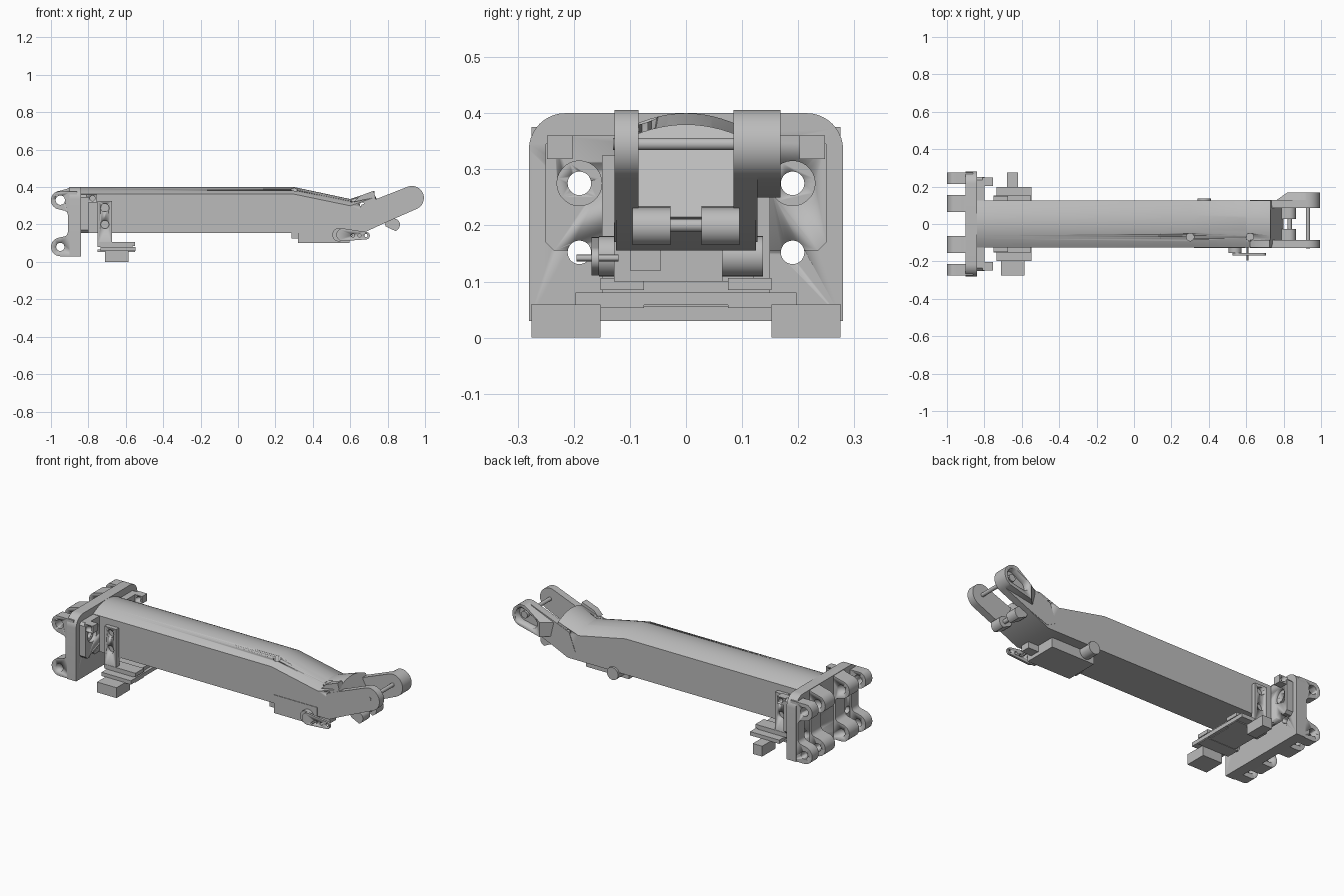
import bpy, bmesh
from math import sin, cos, pi, radians
from mathutils import Vector

if "Cube" in bpy.data.objects:
    bpy.data.objects.remove(bpy.data.objects["Cube"])

grey = bpy.data.materials.new("plain_grey")
grey.use_nodes = True
grey.diffuse_color = (0.5, 0.5, 0.5, 1)
grey.node_tree.nodes["Principled BSDF"].inputs["Base Color"].default_value = (0.5, 0.5, 0.5, 1)


def loft(name, rings):
    """Closed solid through a list of matching rings of points."""
    bm = bmesh.new()
    loops = [[bm.verts.new(p) for p in ring] for ring in rings]
    for a, b in zip(loops, loops[1:]):
        for i in range(len(a)):
            j = (i + 1) % len(a)
            bm.faces.new((a[i], a[j], b[j], b[i]))
    bm.faces.new(loops[0])
    bm.faces.new(loops[-1])
    bmesh.ops.recalc_face_normals(bm, faces=bm.faces)
    me = bpy.data.meshes.new(name)
    bm.to_mesh(me)
    bm.free()
    me.materials.append(grey)
    ob = bpy.data.objects.new(name, me)
    bpy.context.collection.objects.link(ob)
    bpy.ops.object.select_all(action="DESELECT")
    ob.select_set(True)
    bpy.context.view_layer.objects.active = ob
    bpy.ops.object.shade_smooth_by_angle(angle=radians(30))
    return ob


def prism(name, axis, outline, lo, hi):
    """Extrude a 2D outline along x, y or z."""
    def place(u, v, w):
        return {"x": (w, u, v), "y": (u, w, v), "z": (u, v, w)}[axis]
    return loft(name, [[place(u, v, w) for u, v in outline] for w in (lo, hi)])


def box(name, x0, x1, y0, y1, z0, z1):
    return prism(name, "z", [(x0, y0), (x1, y0), (x1, y1), (x0, y1)], z0, z1)


def arc(u, v, r, start, end, n=10):
    angles = [radians(start + (end - start) * i / n) for i in range(n + 1)]
    return [(u + r * cos(a), v + r * sin(a)) for a in angles]


def rod(name, axis, u, v, r, lo, hi, n=28):
    return prism(name, axis, arc(u, v, r, 0, 360 - 360 / n, n - 1), lo, hi)


def cut(target, cutters):
    for c in cutters:
        c.hide_render = True
        c.hide_viewport = True
        c.display_type = "WIRE"
        mod = target.modifiers.new("cut", "BOOLEAN")
        mod.operation = "DIFFERENCE"
        mod.solver = "EXACT"
        mod.object = c


# Arm: arched tube with a dip and an upturned end
def section(xb, zb, xt, side, top, half=0.125):
    ring = [(xb, -half, zb), (xb, half, zb)]
    for i in range(17):
        t = 1 - i / 8
        ring.append((xt, half * t, side + (top - side) * (1 - t * t)))
    return ring


arm = loft("arm_tube", [
    section(-0.84, 0.155, -0.84, 0.362, 0.4),
    section(0.3, 0.155, 0.3, 0.362, 0.4),
    section(0.67, 0.155, 0.6, 0.3, 0.336),
    section(0.8, 0.215, 0.73, 0.345, 0.38)])
cut(arm, [rod("top_hole_cutter", "z", x, -0.07, 0.02, 0.3, 0.5) for x in (0.3, 0.62)]
    + [rod("side_hole_cutter", "y", 0.665, 0.305, 0.013, -0.3, 0.3)])

# Fork plates at the raised end
def fork_outline(tip_r):
    return ([(0.62, 0.2), (0.68, 0.17), (0.8, 0.215)]
            + arc(0.93, 0.342, tip_r, -68, 108, 16) + [(0.66, 0.305)])


front_fork = prism("front_fork_plate", "y", fork_outline(0.064), -0.127, -0.085)
back_fork = prism("back_fork_plate", "y", fork_outline(0.064), 0.085, 0.127)
cheek = [(0.77, 0.25)] + arc(0.93, 0.342, 0.064, -68, 108, 16) + [(0.75, 0.335)]
taper = [(max(x, 0.82), z) for x, z in cheek]
back_cheek = loft("back_fork_cheek", [
    [(x, 0.12, z) for x, z in cheek], [(x, 0.168, z) for x, z in taper]])
pocket = prism("pocket_cutter", "y", arc(0.93, 0.342, 0.045, -70, 110)
               + arc(0.87, 0.32, 0.035, 110, 290), 0.128, 0.2)
cut(back_cheek, [pocket])
rod("pocket_hub", "y", 0.93, 0.342, 0.02, 0.12, 0.15)
rod("fork_pin", "y", 0.93, 0.345, 0.011, -0.13, 0.13, 16)

# Lower hinge lugs under the fork
for y0, y1 in ((-0.095, -0.028), (0.028, 0.095)):
    prism("hinge_lug", "y", arc(0.832, 0.198, 0.034, -75, 105)
          + [(0.775, 0.235), (0.79, 0.19)], y0, y1)
rod("hinge_pin", "y", 0.832, 0.2, 0.012, -0.09, 0.09, 16)

# Mounting plate and its flange
R = 0.065
plate = prism("mount_plate", "x", [(-0.28, 0.03), (0.28, 0.03)]
              + arc(0.28 - R, 0.4 - R, R, 0, 90) + arc(R - 0.28, 0.4 - R, R, 90, 180),
              -0.9, -0.84)
flange = prism("flange", "x", [
    (-0.235, 0.155), (0.235, 0.155), (0.25, 0.17), (0.25, 0.345), (0.235, 0.36),
    (-0.235, 0.36), (-0.25, 0.345), (-0.25, 0.17)], -0.845, -0.8)
bolt_holes = [rod("bolt_hole_cutter", "x", s * 0.19, z, 0.021, -1.1, -0.7)
              for s in (-1, 1) for z in (0.275, 0.152)]
cut(plate, bolt_holes)
recesses = [rod("bolt_recess_cutter", "x", s * 0.19, 0.275, 0.04, -0.82, -0.7) for s in (-1, 1)]
cut(flange, bolt_holes + recesses)

# Rear ribs, each with an upper and a lower lug
rib = ([(-0.86, 0.03)] + arc(-0.95, 0.08, 0.05, 270, 100, 14)
       + arc(-0.935, 0.16, 0.025, -70, 0, 5) + arc(-0.935, 0.25, 0.025, 0, 70, 5)
       + arc(-0.95, 0.33, 0.05, 260, 95, 14) + [(-0.915, 0.39), (-0.895, 0.4), (-0.86, 0.4)])
lug_holes = [rod("lug_hole_cutter", "y", -0.95, z, r, -0.4, 0.4)
             for z, r in ((0.33, 0.025), (0.08, 0.022))]
outer = [(x, min(z, 0.375)) for x, z in rib]
for s in (-1, 1):
    for name, shape, a, b in (("inner_rib", rib, 0.065, 0.155), ("outer_rib", outer, 0.215, 0.275)):
        cut(prism(name, "y", shape, s * a, s * b), lug_holes)
    # Screw tab on the flange
    y = s * 0.225
    tab = box("flange_tab", -0.81, -0.755, y - 0.023, y + 0.023, 0.318, 0.36)
    cut(tab, [rod("tab_hole_cutter", "y", -0.778, 0.34, 0.014, y - 0.05, y + 0.05)])

    # Side post clamped to the arm
    lo, hi = sorted((s * 0.12, s * 0.15))
    post = box("side_post", -0.75, -0.675, lo, hi, 0.08, 0.325)
    cut(post, [rod("post_hole_cutter", "y", -0.712, z, 0.022, s * 0.13, s * 0.2)
               for z in (0.2, 0.29)])
    lo, hi = sorted((s * 0.075, s * 0.152))
    box("rail_block", -0.75, -0.55, lo, hi, 0.085, 0.106)
    box("rail_lip", -0.75, -0.55, lo, hi, 0.053, 0.065)

# Cross rail and the end blocks below
box("cross_rail", -0.735, -0.548, -0.197, 0.197, 0.058, 0.08)
box("rail_core", -0.73, -0.565, -0.15, 0.15, 0.055, 0.1)
box("front_end_block", -0.71, -0.585, -0.275, -0.152, 0, 0.06)
box("back_end_block", -0.68, -0.62, 0.152, 0.275, 0, 0.06)

# Actuator under the arm, with a motor can, hub and horn
box("actuator_body", 0.32, 0.595, -0.128, 0.065, 0.1, 0.205)
box("wire_plug", 0.285, 0.325, -0.118, -0.06, 0.125, 0.158)
rod("motor_can", "y", 0.375, 0.145, 0.036, 0.06, 0.137)
rod("drive_hub", "y", 0.54, 0.145, 0.036, -0.155, -0.12)
horn = prism("horn", "y", arc(0.56, 0.145, 0.034, 80, 280, 14)
             + arc(0.685, 0.14, 0.02, -85, 85, 10), -0.168, -0.155)
cut(horn, [rod("horn_hole_cutter", "y", x, 0.141, 0.009, -0.3, -0.1, 14)
           for x in (0.615, 0.65, 0.685)])
rod("horn_shaft", "y", 0.607, 0.142, 0.006, -0.195, -0.12, 12)
box("link_block", 0.59, 0.66, -0.1, -0.045, 0.12, 0.16)

# Raised screw tab at the dip
cap = prism("dip_tab", "y", [(0.62, 0.32), (0.735, 0.345), (0.725, 0.38), (0.65, 0.352)], -0.125, -0.085)
